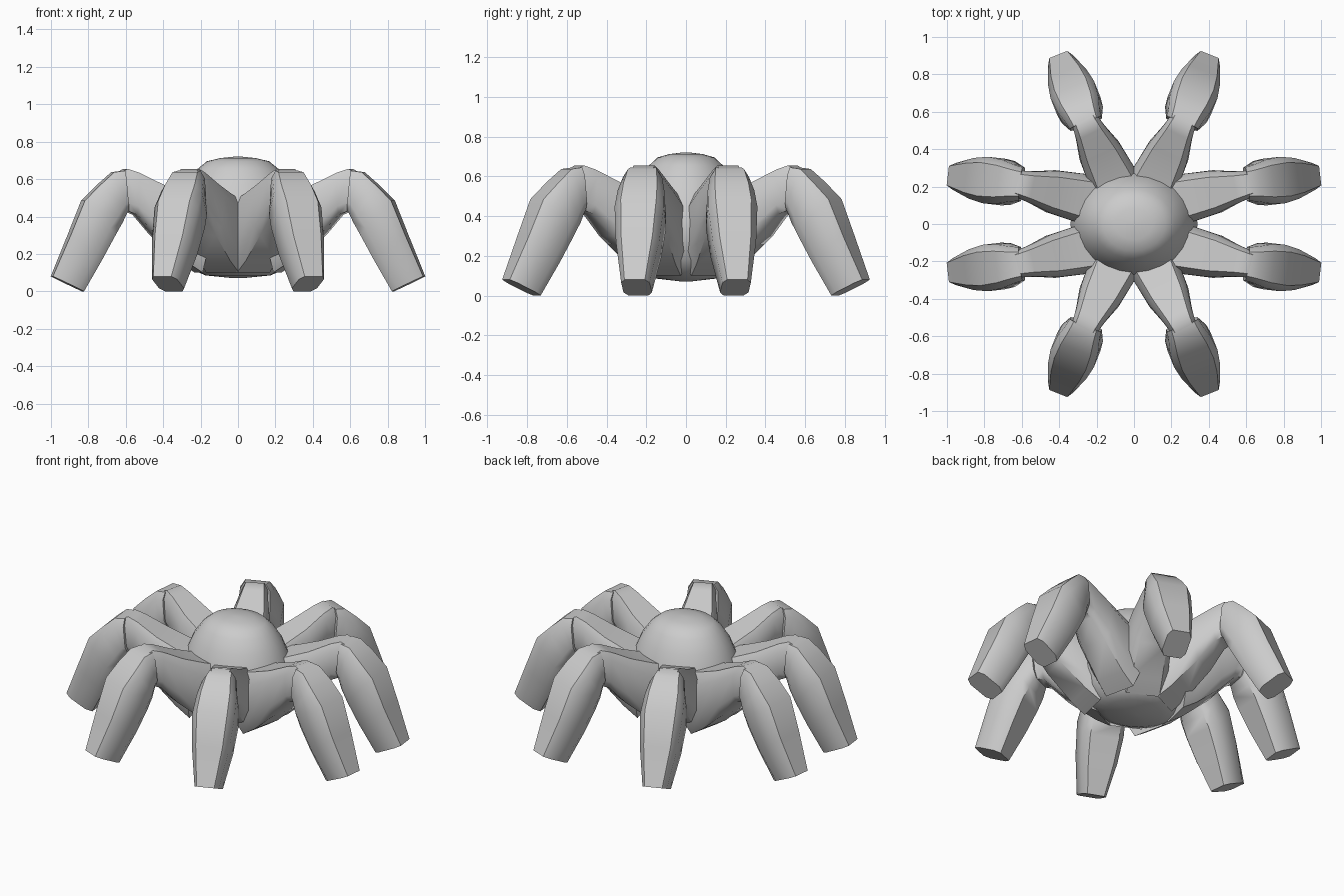
import bpy, bmesh, math
from mathutils import Vector

if "Cube" in bpy.data.objects:
    bpy.data.objects.remove(bpy.data.objects["Cube"])

grey = bpy.data.materials.new("grey")
grey.diffuse_color = (0.6, 0.6, 0.6, 1)
grey.use_nodes = True
grey.node_tree.nodes["Principled BSDF"].inputs["Base Color"].default_value = grey.diffuse_color


def finish(name, bm, angle):
    bmesh.ops.recalc_face_normals(bm, faces=bm.faces)
    mesh = bpy.data.meshes.new(name)
    bm.to_mesh(mesh)
    bm.free()
    ob = bpy.data.objects.new(name, mesh)
    bpy.context.collection.objects.link(ob)
    mesh.materials.append(grey)
    bpy.ops.object.select_all(action='DESELECT')
    ob.select_set(True)
    bpy.context.view_layer.objects.active = ob
    bpy.ops.object.shade_smooth_by_angle(angle=math.radians(angle))
    return ob


def skin(bm, rings):
    """Bridge equal rings of points and cap both ends."""
    vs = [[bm.verts.new(p) for p in r] for r in rings]
    n = len(vs[0])
    for a, b in zip(vs, vs[1:]):
        for i in range(n):
            j = (i + 1) % n
            bm.faces.new((a[i], a[j], b[j], b[i]))
    bm.faces.new(vs[0])
    bm.faces.new(vs[-1])


def limb(name, origin, heading, sections, mx, my):
    """Chamfered box limb: each section is (top s, top z, bottom s, bottom z, half width)."""
    d = Vector((heading[0], heading[1], 0)).normalized()
    side = Vector((-d.y, d.x, 0))
    o = Vector((origin[0], origin[1], 0))
    outline = [(-.72, 0), (.72, 0), (1, .2), (1, .8), (.7, 1), (-.7, 1), (-1, .8), (-1, .2)]
    rings = []
    for ts, tz, bs, bz, hw in sections:
        ring = []
        for w, t in outline:
            p = o + d * (ts + (bs - ts) * t) + side * (w * hw)
            p.z = tz + (bz - tz) * t
            ring.append((p.x * mx, p.y * my, p.z))
        rings.append(ring)
    bm = bmesh.new()
    skin(bm, rings)
    return finish(name, bm, 48)


# Rounded body, slightly wider than deep
bm = bmesh.new()
profile = [(.02, .72), (.09, .712), (.155, .695), (.2, .655), (.25, .58), (.29, .48), (.315, .38),
           (.31, .28), (.275, .18), (.225, .115), (.16, .085), (.02, .07)]
N = 24
skin(bm, [[(1.08 * r * math.cos(math.tau * i / N), .93 * r * math.sin(math.tau * i / N), z)
           for i in range(N)] for r, z in profile])
finish("body", bm, 50)

# Limb sections, measured along the limb from the knee
upper = [(-.46, .48, -.42, .10, .14), (-.34, .52, -.33, .16, .13), (-.21, .57, -.17, .30, .115),
         (-.08, .635, -.07, .41, .085), (-.02, .655, -.02, .43, .075), (.03, .63, .02, .42, .07)]
lower = [(-.01, .645, -.03, .43, .09), (.05, .637, -.02, .42, .1), (.125, .57, .005, .37, .118),
         (.21, .485, .045, .30, .125), (.285, .30, .115, .17, .11), (.378, .08, .21, 0, .072)]

# Knee position, upper heading, lower heading for one quarter of the model
legs = {"side": ((.62, -.215), (.975, -.22), (.99, -.115)),
        "end": ((.265, -.555), (.435, -.9), (.37, -.93))}
for kind, (knee, h_up, h_low) in legs.items():
    for mx, lr in ((1, "right"), (-1, "left")):
        for my, fb in ((1, "front"), (-1, "back")):
            limb(f"{kind}_upper_leg_{fb}_{lr}", knee, h_up, upper, mx, my)
            limb(f"{kind}_lower_leg_{fb}_{lr}", knee, h_low, lower, mx, my)
